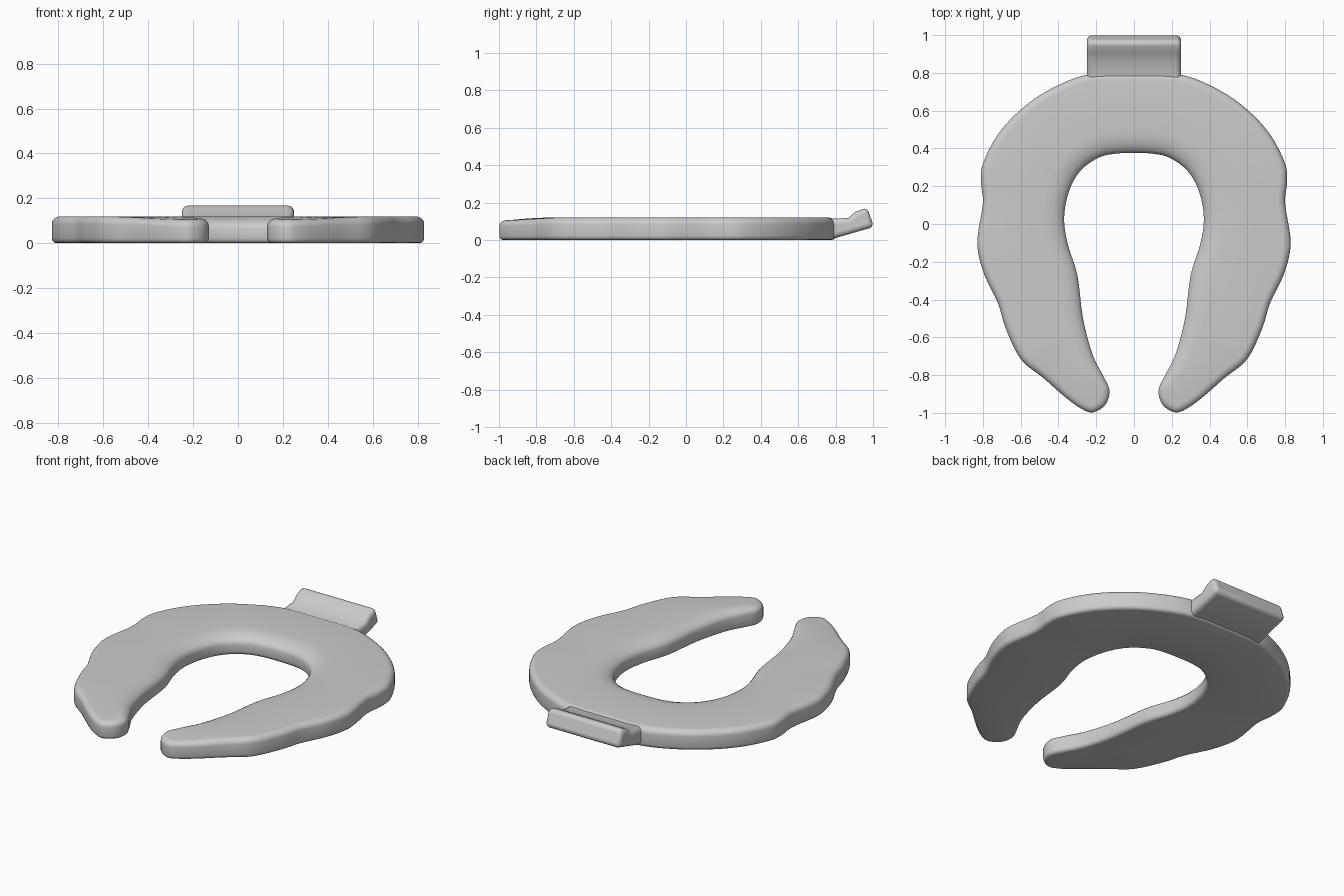
import bpy, bmesh, math
from mathutils import Vector

if "Cube" in bpy.data.objects:
    bpy.data.objects.remove(bpy.data.objects["Cube"])

# Right half of the plan outline: outer edge, tip, then inner edge
HALF = [(0, .80), (.25, .79), (.45, .71), (.60, .605), (.72, .475), (.80, .32),
        (.81, .22), (.80, .11), (.827, -.06), (.825, -.15), (.79, -.275),
        (.72, -.42), (.68, -.55), (.60, -.715), (.48, -.815), (.36, -.92),
        (.275, -.98), (.215, -.997), (.15, -.955), (.13, -.88), (.165, -.80),
        (.22, -.69), (.27, -.50), (.30, -.27), (.35, -.11), (.37, .03),
        (.345, .17), (.285, .28), (.19, .35), (.10, .372), (0, .376)]
TIP = 18
STEPS = 4
TOP = .12


def finish(bm, name):
    bmesh.ops.recalc_face_normals(bm, faces=bm.faces)
    mesh = bpy.data.meshes.new(name)
    bm.to_mesh(mesh)
    bm.free()
    obj = bpy.data.objects.new(name, mesh)
    bpy.context.collection.objects.link(obj)
    return obj


def smooth(obj, degrees):
    bpy.ops.object.select_all(action='DESELECT')
    obj.select_set(True)
    bpy.context.view_layer.objects.active = obj
    bpy.ops.object.shade_smooth_by_angle(angle=math.radians(degrees))


def smoothstep(a, b, x):
    t = max(0, min(1, (x - a) / (b - a)))
    return t * t * (3 - 2 * t)


def catmull(p0, p1, p2, p3, t):
    return .5 * (2 * p1 + (p2 - p0) * t + (2 * p0 - 5 * p1 + 4 * p2 - p3) * t * t
                 + (3 * p1 - p0 - 3 * p2 + p3) * t ** 3)


# Smooth closed outline; each sample carries its "inner edge" weight
ctrl = [Vector(p) for p in HALF]
inner = [smoothstep(TIP, TIP + 6, i) for i in range(len(HALF))]
ctrl += [Vector((-p.x, p.y)) for p in reversed(ctrl[1:-1])]
inner += list(reversed(inner[1:-1]))
n = len(ctrl)
outline, weight = [], []
for i in range(n):
    for s in range(STEPS):
        t = s / STEPS
        outline.append(catmull(ctrl[i - 1], ctrl[i], ctrl[(i + 1) % n], ctrl[(i + 2) % n], t))
        weight.append(inner[i] * (1 - t) + inner[(i + 1) % n] * t)
count = len(outline)
normals = []
for i in range(count):
    d = (outline[(i + 1) % count] - outline[i - 1]).normalized()
    normals.append(Vector((d.y, -d.x)))

# Ring body: stacked inset loops, with a wider round-over on the inner edge
bm = bmesh.new()
rings = []


def add_ring(inset_and_z):
    ring = []
    for p, nrm, w in zip(outline, normals, weight):
        inset, z = inset_and_z(w)
        z *= .88 + .12 * smoothstep(-1.02, -.68, p.y)
        q = p + nrm * inset
        ring.append(bm.verts.new((q.x, q.y, z)))
    rings.append(ring)


for k in range(4):
    a = math.radians(30 * k)
    add_ring(lambda w: (.022 * (1 - math.sin(a)), .022 * (1 - math.cos(a))))
for k in range(7):
    a = math.radians(15 * k)
    add_ring(lambda w: ((.04 + .08 * w) * (1 - math.cos(a)),
                        TOP - (.035 + .02 * w) * (1 - math.sin(a))))
for lo, hi in zip(rings, rings[1:]):
    for i in range(count):
        j = (i + 1) % count
        bm.faces.new((lo[i], lo[j], hi[j], hi[i]))
caps = [bm.faces.new(rings[0]), bm.faces.new(rings[-1])]
bmesh.ops.triangulate(bm, faces=caps)
smooth(finish(bm, "open_ring_body"), 50)

# Lift tab: tilted side profile (y, z) extruded across x, edges rounded
TAB = [(.72, .02), (.79, .008), (1.005, .07), (.968, .175), (.905, .15),
       (.868, .118), (.72, .11)]
bm = bmesh.new()
face = bm.faces.new([bm.verts.new((-.25, y, z)) for y, z in TAB])
ext = bmesh.ops.extrude_face_region(bm, geom=[face])
bmesh.ops.translate(bm, vec=(.5, 0, 0),
                    verts=[v for v in ext['geom'] if isinstance(v, bmesh.types.BMVert)])
tab = finish(bm, "lift_tab")
bev = tab.modifiers.new("rounding", 'BEVEL')
bev.width = .026
bev.segments = 4
bev.limit_method = 'ANGLE'
bev.angle_limit = math.radians(50)
smooth(tab, 45)
